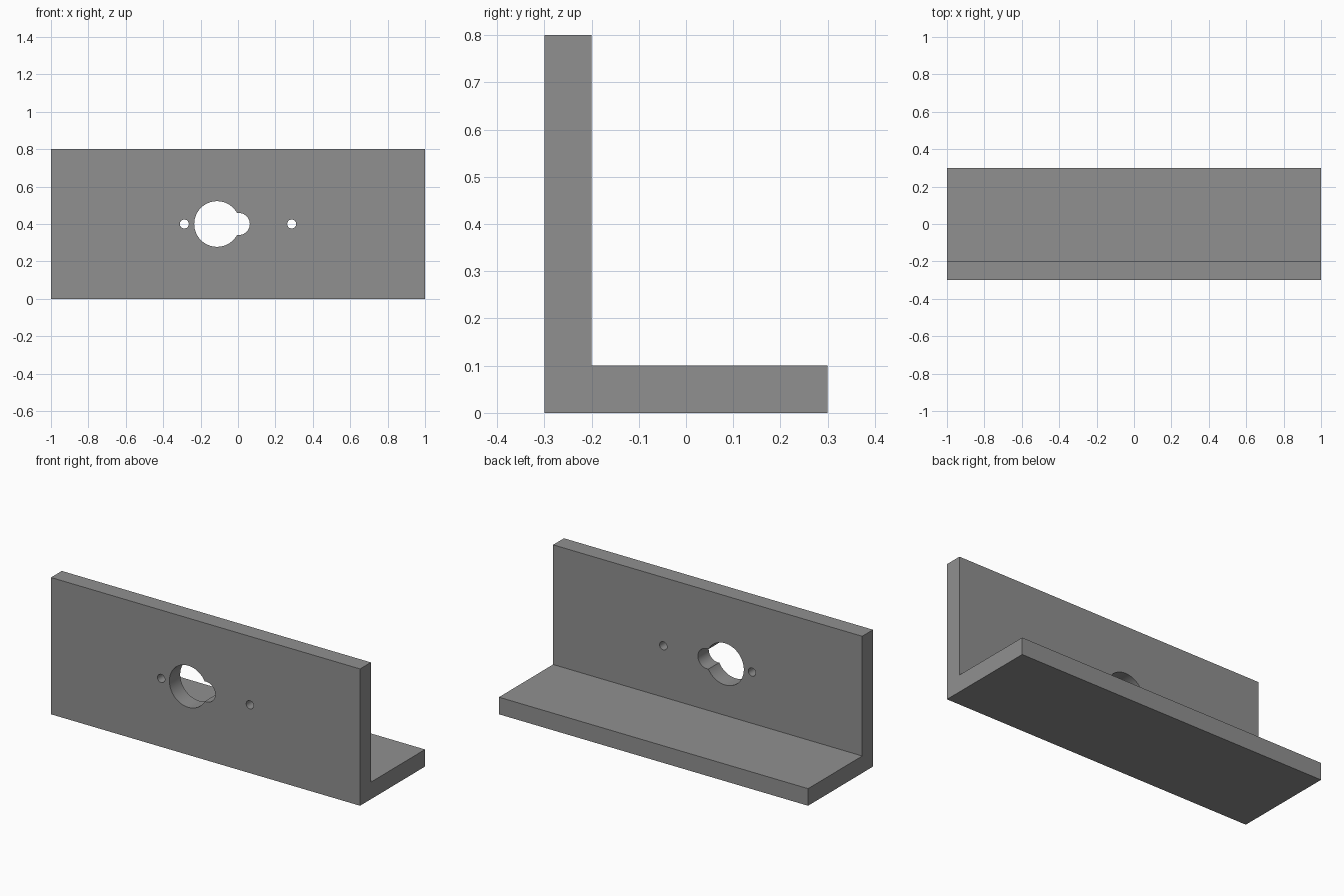
import bpy, bmesh, math

if "Cube" in bpy.data.objects:
    bpy.data.objects.remove(bpy.data.objects["Cube"])

grey = bpy.data.materials.new("plain grey")
grey.diffuse_color = (0.28, 0.28, 0.28, 1)
grey.use_nodes = True
grey.node_tree.nodes["Principled BSDF"].inputs["Base Color"].default_value = grey.diffuse_color

WALL_Y = -0.25   # middle of the upright plate
HOLE_Z = 0.40    # height of the hole row


def new_object(name, bm):
    bmesh.ops.recalc_face_normals(bm, faces=bm.faces)
    mesh = bpy.data.meshes.new(name)
    bm.to_mesh(mesh)
    bm.free()
    obj = bpy.data.objects.new(name, mesh)
    bpy.context.collection.objects.link(obj)
    return obj


def cut_hole(target, name, x, radius, sides):
    # Round cutter lying along y, longer than the plate is thick
    bpy.ops.mesh.primitive_cylinder_add(
        vertices=sides, radius=radius, depth=0.3,
        location=(x, WALL_Y, HOLE_Z), rotation=(math.pi / 2, 0, 0))
    cutter = bpy.context.object
    cutter.name = name
    cutter.data.materials.append(grey)
    mod = target.modifiers.new(name, 'BOOLEAN')
    mod.operation = 'DIFFERENCE'
    mod.solver = 'EXACT'
    mod.object = cutter
    bpy.ops.object.select_all(action='DESELECT')
    bpy.context.view_layer.objects.active = target
    target.select_set(True)
    bpy.ops.object.modifier_apply(modifier=name)
    bpy.data.objects.remove(cutter, do_unlink=True)


# L-shaped bracket: side profile extruded along x
profile = [(-0.3, 0), (0.3, 0), (0.3, 0.1), (-0.2, 0.1), (-0.2, 0.8), (-0.3, 0.8)]
bm = bmesh.new()
face = bm.faces.new([bm.verts.new((-1, y, z)) for y, z in profile])
side = bmesh.ops.extrude_face_region(bm, geom=[face])
bmesh.ops.translate(bm, vec=(2, 0, 0),
                    verts=[v for v in side["geom"] if isinstance(v, bmesh.types.BMVert)])
bracket = new_object("angle_bracket", bm)
bracket.data.materials.append(grey)

# Large opening with its side notch, then the two screw holes
cut_hole(bracket, "main_opening", -0.112, 0.122, 64)
cut_hole(bracket, "side_notch", 0.004, 0.059, 48)
for i, x in enumerate((-0.287, 0.287)):
    cut_hole(bracket, f"screw_hole_{i}", x, 0.024, 32)

# Smooth hole walls, crisp edges elsewhere
bpy.ops.object.select_all(action='DESELECT')
bracket.select_set(True)
bpy.context.view_layer.objects.active = bracket
bpy.ops.object.shade_smooth_by_angle(angle=math.radians(30))
